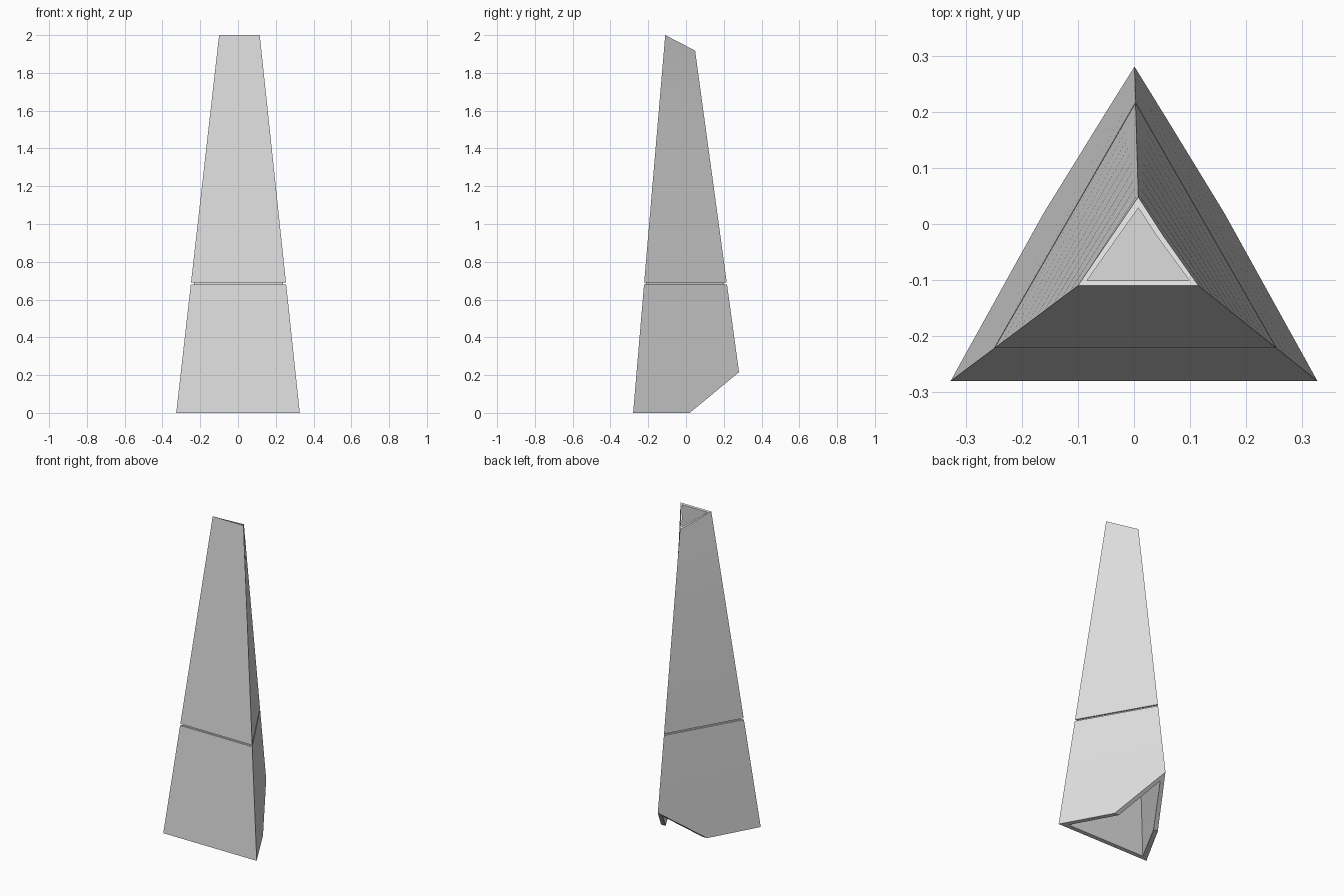
import bpy, bmesh
from mathutils import Vector

if "Cube" in bpy.data.objects:
    bpy.data.objects.remove(bpy.data.objects["Cube"], do_unlink=True)

GREY = bpy.data.materials.new("light_grey")
GREY.use_nodes = True
GREY.diffuse_color = (0.72, 0.72, 0.72, 1)
GREY.node_tree.nodes["Principled BSDF"].inputs["Base Color"].default_value = GREY.diffuse_color

HEIGHT = 2.0
SEAM = 0.685
# corner plans (front right, front left, back) at the base and at full height
OUTER = ([(-0.327, -0.28), (0.327, -0.28), (0, 0.31)],
         [(-0.10, -0.11), (0.115, -0.11), (0.008, 0.037)])
INNER = ([(-0.277, -0.252), (0.277, -0.252), (0, 0.255)],
         [(-0.083, -0.10), (0.098, -0.10), (0.008, 0.02)])


def corners(plan, z):
    """Three corner points of a tapered triangle at height z."""
    return [Vector((*Vector(a).lerp(Vector(b), z / HEIGHT), z)) for a, b in zip(*plan)]


def finish(name, bm):
    bmesh.ops.recalc_face_normals(bm, faces=bm.faces[:])
    mesh = bpy.data.meshes.new(name)
    bm.to_mesh(mesh)
    bm.free()
    mesh.materials.append(GREY)
    obj = bpy.data.objects.new(name, mesh)
    bpy.context.collection.objects.link(obj)
    return obj


def bridge(bm, a, b):
    for i in range(3):
        j = (i + 1) % 3
        bm.faces.new((a[i], a[j], b[j], b[i]))


def shell(name, low, high, steps):
    """Hollow three-sided wall, open at both ends."""
    bm = bmesh.new()
    levels = [low + (high - low) * i / steps for i in range(steps + 1)]
    skins = [[[bm.verts.new(p) for p in corners(plan, z)] for z in levels]
             for plan in (OUTER, INNER)]
    for rings in skins:
        for a, b in zip(rings, rings[1:]):
            bridge(bm, a, b)
    for end in (0, -1):
        bridge(bm, skins[0][end], skins[1][end])
    return finish(name, bm)


def cut(obj, profile):
    """Slice away a wedge given by its side profile (y, z)."""
    bm = bmesh.new()
    ends = [[bm.verts.new((x, y, z)) for y, z in profile] for x in (-1, 1)]
    for end in ends:
        bm.faces.new(end)
    bridge(bm, *ends)
    cutter = finish("cutter", bm)
    cutter.hide_render = True
    mod = obj.modifiers.new("slant", 'BOOLEAN')
    mod.operation = 'DIFFERENCE'
    mod.solver = 'EXACT'
    mod.object = cutter
    select(obj)
    bpy.ops.object.modifier_apply(modifier=mod.name)
    bpy.data.objects.remove(cutter, do_unlink=True)


def select(obj):
    bpy.ops.object.select_all(action='DESELECT')
    obj.select_set(True)
    bpy.context.view_layer.objects.active = obj


# lower wall with the raised underside at the back
lower = shell("lower_shell", 0, SEAM - 0.005, 5)
cut(lower, [(-0.1, -0.099), (0.5, 0.397), (0.5, -0.099)])

# upper wall with the slanted open top
upper = shell("upper_shell", SEAM + 0.005, HEIGHT, 10)
cut(upper, [(-0.3, 2.098), (0.3, 1.788), (0.3, 2.2)])

# inner floor, which also closes the back of the seam groove
bm = bmesh.new()
rings = []
for z in (SEAM - 0.012, SEAM + 0.012):
    rings.append([bm.verts.new(o.lerp(i, 0.4))
                  for o, i in zip(corners(OUTER, z), corners(INNER, z))])
    bm.faces.new(rings[-1])
bridge(bm, *rings)
floor = finish("inner_floor", bm)

for obj in (lower, upper):
    select(obj)
    bpy.ops.object.shade_smooth_by_angle()
